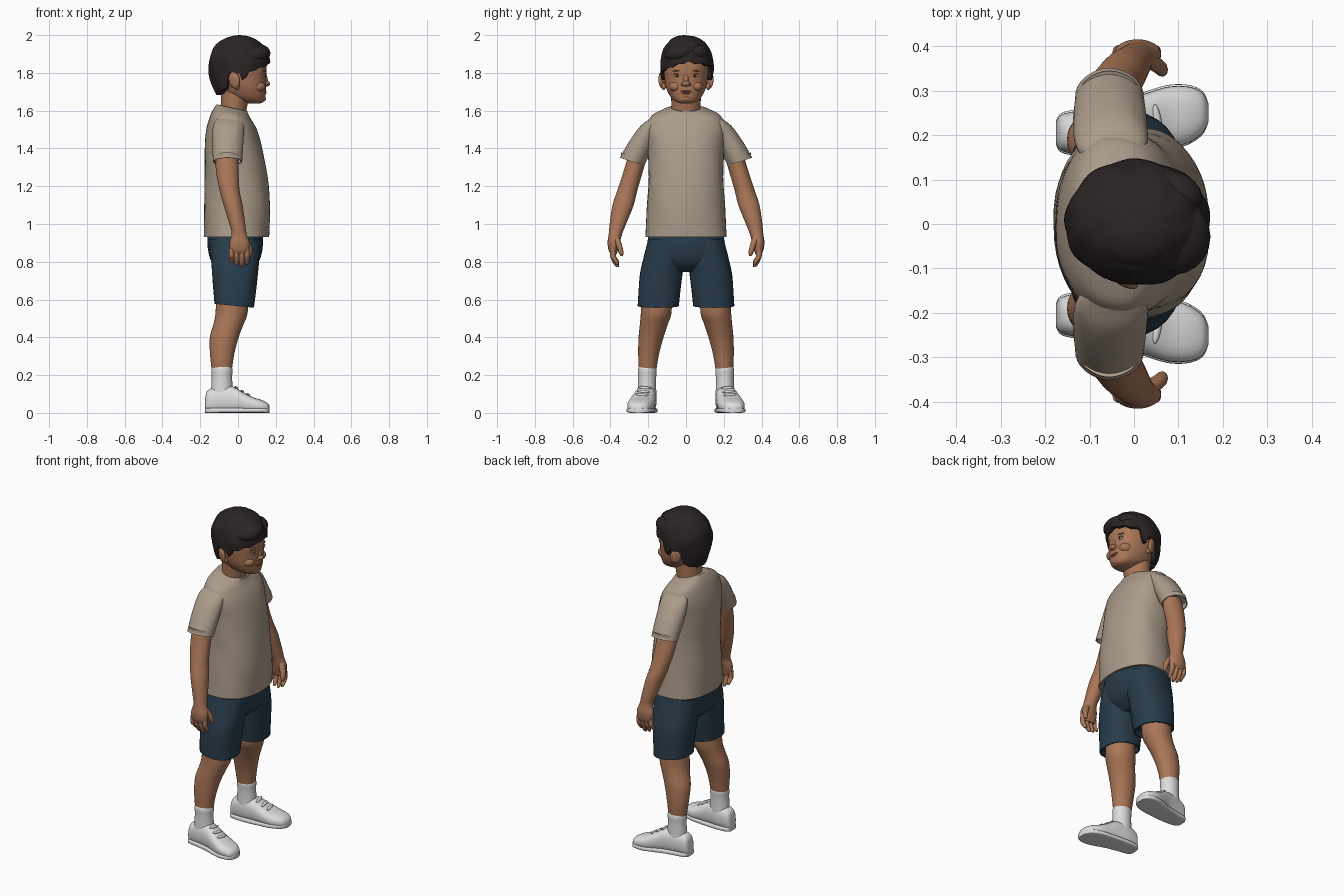
import bpy, bmesh, math
from mathutils import Matrix, Vector


def mat(name, r, g, b):
    m = bpy.data.materials.new(name)
    m.diffuse_color = (r, g, b, 1)
    return m


SKIN = mat("skin", 0.40, 0.18, 0.095)
LIP = mat("lips", 0.30, 0.11, 0.07)
HAIR = mat("dark hair", 0.024, 0.017, 0.018)
SHIRT = mat("beige cloth", 0.41, 0.33, 0.255)
SHORTS = mat("navy cloth", 0.021, 0.045, 0.07)
WHITE = mat("white", 0.72, 0.72, 0.72)


def finish(name, bm, m, angle=50):
    bmesh.ops.recalc_face_normals(bm, faces=bm.faces)
    me = bpy.data.meshes.new(name)
    bm.to_mesh(me)
    bm.free()
    me.materials.append(m)
    ob = bpy.data.objects.new(name, me)
    bpy.context.collection.objects.link(ob)
    bpy.context.view_layer.objects.active = ob
    ob.select_set(True)
    bpy.ops.object.shade_smooth_by_angle(angle=math.radians(angle))
    ob.select_set(False)
    return ob


def skin_rows(bm, rows):
    n = len(rows[0])
    for a, b in zip(rows, rows[1:]):
        for i in range(n):
            bm.faces.new((a[i], a[(i + 1) % n], b[(i + 1) % n], b[i]))


def catmull(p, steps=5):
    out = []
    for i in range(len(p) - 1):
        a, b, c, d = p[max(i - 1, 0)], p[i], p[i + 1], p[min(i + 2, len(p) - 1)]
        for k in range(steps):
            t = k / steps
            out.append([0.5 * (2 * q + (r - o) * t + (2 * o - 5 * q + 4 * r - s) * t * t
                        + (3 * q - o - 3 * r + s) * t ** 3) for o, q, r, s in zip(a, b, c, d)])
    return out + [list(p[-1])]


def loft(name, m, rings, side=1, e=2.0, n=32, hem=0, swap=False, fold=0):
    """Rings: x, y, z, radius x, radius y, slope along x, slope along y."""
    bm = bmesh.new()
    rings = catmull([tuple(r) + (0,) * (7 - len(r)) for r in rings])
    if hem:  # hollow lip inside a cloth opening
        r = list(rings[-1])
        rings += [[r[0], r[1], r[2], r[3] * .93, r[4] * .93] + r[5:],
                  [r[0], r[1], r[2] + hem, r[3] * .9, r[4] * .9] + r[5:]]
    rows = []
    for x, y, z, rx, ry, tx, ty in rings:
        row = []
        for i in range(n):
            a = 2 * math.pi * i / n
            c, s = math.cos(a), math.sin(a)
            w = 1 + fold * math.sin(5 * a + 9 * z) * math.sin(14 * z + a)
            dx = w * rx * math.copysign(abs(c) ** (2 / e), c)
            dy = w * ry * math.copysign(abs(s) ** (2 / e), s)
            v = (x + dx, side * (y + dy), z + tx * dx + ty * dy)
            row.append(bm.verts.new((v[2], v[1], v[0]) if swap else v))
        rows.append(row)
    skin_rows(bm, rows)
    bm.faces.new(rows[0])
    bm.faces.new(rows[-1])
    return finish(name, bm, m)


def ball(name, m, loc, r, rot=(0, 0, 0)):
    bm = bmesh.new()
    M = Matrix.Translation(loc)
    for ang, ax in zip(rot, "XYZ"):
        M = M @ Matrix.Rotation(math.radians(ang), 4, ax)
    bmesh.ops.create_uvsphere(bm, u_segments=20, v_segments=12, radius=1,
                              matrix=M @ Matrix.Diagonal((*r, 1)))
    return finish(name, bm, m)


# Shirt body
loft("shirt", SHIRT, [(-.03, 0, 1.615, .082, .088, -.22), (-.035, 0, 1.603, .088, .125, -.2),
     (-.04, 0, 1.57, .105, .185, -.08), (-.034, 0, 1.5, .133, .208), (-.024, 0, 1.4, .152, .2),
     (-.01, 0, 1.25, .165, .197), (-.005, 0, 1.1, .174, .205), (-.008, 0, .93, .172, .217)],
     e=2.35, n=48, hem=.03, fold=.012)

# Shorts seat
loft("shorts_seat", SHORTS, [(-.015, 0, .97, .145, .19), (-.015, 0, .88, .146, .205),
     (-.015, 0, .80, .125, .17), (-.015, 0, .745, .07, .09)], e=2.4)

# Neck and head
loft("neck", SKIN, [(-.035, 0, 1.54, .07, .075), (-.022, 0, 1.62, .07, .076),
     (-.01, 0, 1.74, .08, .085)])
loft("head", SKIN, [(.085, 0, 1.638, .03, .025), (.075, 0, 1.648, .062, .055),
     (.045, 0, 1.675, .1, .083), (.025, 0, 1.72, .123, .105), (.015, 0, 1.77, .133, .115),
     (.01, 0, 1.82, .142, .12), (0, 0, 1.88, .14, .12), (0, 0, 1.95, .09, .08)], e=2.25, n=40)

# Face
ball("nose_tip", SKIN, (.15, 0, 1.743), (.02, .021, .015))
ball("nose_bridge", SKIN, (.145, 0, 1.768), (.012, .013, .033), (0, -12, 0))
ball("chin", SKIN, (.118, 0, 1.663), (.03, .035, .02))
ball("upper_lip", LIP, (.141, 0, 1.702), (.011, .032, .006))
ball("lower_lip", LIP, (.139, 0, 1.692), (.012, .026, .006))

for s, tag in ((1, "left"), (-1, "right")):
    # Face pairs
    ball(tag + "_nostril", SKIN, (.143, s * .016, 1.739), (.013, .011, .01))
    ball(tag + "_cheek", SKIN, (.105, s * .055, 1.728), (.04, .035, .03))
    ball(tag + "_eye", WHITE, (.134, s * .046, 1.784), (.011, .016, .007))
    ball(tag + "_iris", HAIR, (.141, s * .046, 1.784), (.006, .007, .0065))
    ball(tag + "_eyelid", SKIN, (.134, s * .046, 1.793), (.014, .02, .006))
    ball(tag + "_eyebrow", LIP, (.139, s * .048, 1.812), (.008, .024, .005), (s * -6, 0, s * 15))
    ball(tag + "_ear", SKIN, (-.02, s * .127, 1.762), (.032, .014, .045), (0, -10, s * 28))
    ball(tag + "_earlobe", SKIN, (-.005, s * .118, 1.728), (.015, .012, .018))

    # Sleeve, arm and hand
    loft(tag + "_sleeve", SHIRT, [(-.048, .155, 1.57, .045, .03, 0, -.3),
         (-.05, .18, 1.53, .078, .056, 0, -.1), (-.054, .222, 1.45, .083, .066, 0, .1),
         (-.055, .286, 1.33, .077, .064, 0, .33)], side=s, hem=.03, fold=.01)
    loft(tag + "_arm", SKIN, [(-.055, .24, 1.42, .055, .05), (-.058, .273, 1.3, .06, .051),
         (-.045, .31, 1.18, .053, .053), (-.026, .333, 1.1, .05, .056),
         (-.006, .358, 1.01, .043, .045), (.006, .373, .95, .039, .036),
         (.008, .382, .905, .052, .033), (.008, .385, .865, .05, .026),
         (.008, .383, .84, .04, .016)], side=s)
    for i, low in enumerate((.793, .777, .772, .785)):
        x = -.034 + i * .027
        loft(f"{tag}_finger_{i + 1}", SKIN, [(x, .386, .87, .014, .015), (x, .386, .83, .014, .015),
             (x, .371, low + .018, .0125, .013), (x, .362, low, .006, .007)], side=s, n=12)
    loft(tag + "_thumb", SKIN, [(.028, .372, .935, .018, .018), (.054, .355, .89, .018, .016),
         (.063, .344, .85, .013, .013), (.062, .341, .83, .006, .006)], side=s, n=12)

    # Shorts leg, leg and sock
    loft(tag + "_shorts_leg", SHORTS, [(-.015, .1, .92, .135, .1), (-.015, .117, .82, .13, .108),
         (-.016, .133, .72, .12, .114), (-.02, .147, .567, .106, .109, -.1)],
         side=s, e=2.25, hem=.03, fold=.015)
    loft(tag + "_leg", SKIN, [(-.03, .155, .64, .085, .08), (-.034, .158, .53, .085, .081),
         (-.05, .17, .47, .08, .074), (-.073, .185, .4, .076, .066),
         (-.084, .198, .31, .064, .055), (-.086, .205, .2, .05, .044)], side=s)
    loft(tag + "_sock", WHITE, [(-.085, .205, .243, .052, .046), (-.085, .205, .225, .056, .05),
         (-.085, .206, .18, .054, .048), (-.085, .207, .09, .06, .05)], side=s)

    # Shoe: sections from heel to toe (x, y, half width, height)
    foot = [(-.175, .205, .024, .07), (-.16, .205, .042, .12), (-.1, .207, .052, .14),
            (-.03, .216, .058, .14), (.03, .229, .066, .108), (.08, .239, .07, .083),
            (.125, .246, .062, .068), (.155, .25, .044, .053), (.167, .25, .018, .035)]
    loft(tag + "_shoe", WHITE, [(h / 2, y, x, h / 2, w) for x, y, w, h in foot],
         side=s, e=2.5, swap=True)
    loft(tag + "_sole", WHITE, [(.013, y, x, .013, w + .004) for x, y, w, h in foot],
         side=s, e=5, swap=True)
    for i, (x, y, z) in enumerate(((-.01, .219, .133), (.022, .227, .113), (.053, .234, .096))):
        ball(f"{tag}_lace_{i + 1}", WHITE, (x, s * y, z), (.009, .036, .007), (0, 30, s * 12))

# Hair cap: lower edge follows a hairline given by angle from the face
LINE = [(0, 1.858), (35, 1.84), (70, 1.82), (76, 1.77), (84, 1.762), (90, 1.8),
        (110, 1.8), (118, 1.72), (140, 1.695), (180, 1.685)]


def hairline(deg):
    for (a, za), (b, zb) in zip(LINE, LINE[1:]):
        if deg <= b:
            return za + (zb - za) * (deg - a) / (b - a)
    return LINE[-1][1]


bm = bmesh.new()
N, J, ZC = 120, 22, 1.845
rows = [[] for _ in range(J + 2)]
for i in range(N):
    a = 2 * math.pi * i / N
    d = abs((math.degrees(a) + 180) % 360 - 180)
    z0 = hairline(d) + (.012 * math.sin(a) if d < 70 else 0)
    z0 += .004 * math.sin(13 * a)
    h = .152 if z0 > ZC else .235
    f0 = math.asin((z0 - ZC) / h)
    for j in range(-1, J + 1):
        f = f0 + (math.pi / 2 - .04 - f0) * max(j, 0) / J
        z = ZC + (.152 if f > 0 else .235) * math.sin(f)
        k = math.cos(f) ** .88
        k *= 1 + .015 * math.sin(9 * a + 5 * f) + .012 * math.sin(4 * a - 7 * f)
        if j < 0:
            k *= .8
        rows[j + 1].append(bm.verts.new((.008 + .163 * k * math.cos(a),
                                         .004 + .141 * k * math.sin(a), z)))
skin_rows(bm, rows)
bm.faces.new(rows[-1])
finish("hair", bm, HAIR, 60)
# Swept fringe and crown locks
ball("fringe", HAIR, (.09, -.028, 1.905), (.082, .088, .05), (12, 0, 0))
ball("fringe_side", HAIR, (.085, .07, 1.905), (.07, .05, .045), (-14, 0, -18))
ball("crown", HAIR, (.01, -.01, 1.94), (.105, .09, .06))
